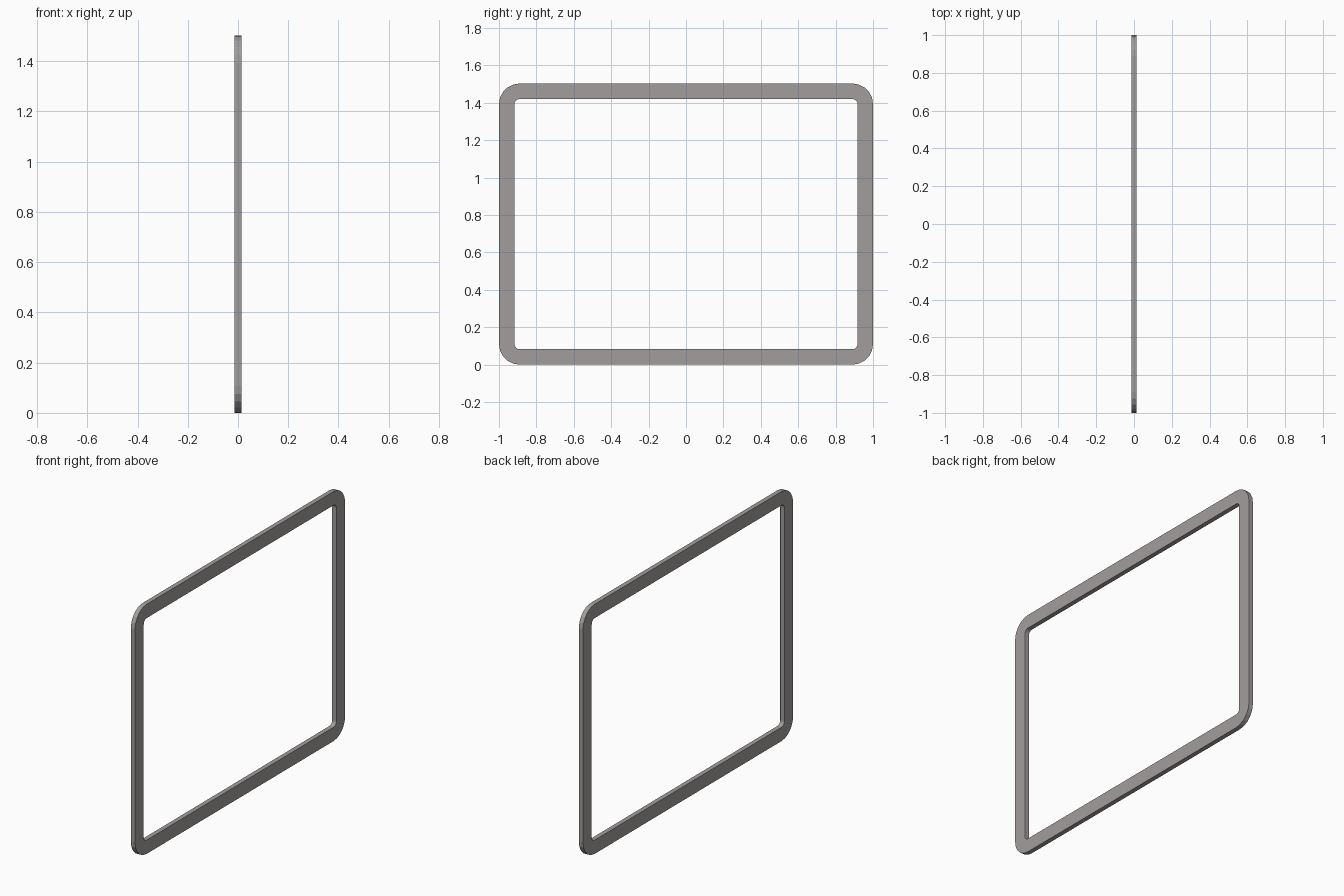
import bpy, bmesh
from math import cos, sin, pi

if "Cube" in bpy.data.objects:
    bpy.data.objects.remove(bpy.data.objects["Cube"])

W, H, T = 2.0, 1.503, 0.028   # outer width (y), height (z), thickness (x)
BAND, R, SEG = 0.083, 0.11, 5  # bar width, outer corner radius, corner segments


def rounded_loop(bm, x, inset):
    """Rounded rectangle in the yz plane, inset from the outer edge."""
    r = R - inset
    cy, cz = W / 2 - R, H / 2 - R
    verts = []
    for q, (sy, sz) in enumerate([(1, 1), (-1, 1), (-1, -1), (1, -1)]):
        for i in range(SEG + 1):
            a = (q + i / SEG) * pi / 2
            verts.append(bm.verts.new((x, sy * cy + r * cos(a),
                                       H / 2 + sz * cz + r * sin(a))))
    return verts


# Flat frame: four loops joined into a closed ring
bm = bmesh.new()
loops = [rounded_loop(bm, x, inset) for x, inset in
         [(-T / 2, 0), (T / 2, 0), (T / 2, BAND), (-T / 2, BAND)]]
n = len(loops[0])
for k in range(4):
    a, b = loops[k], loops[(k + 1) % 4]
    for i in range(n):
        j = (i + 1) % n
        bm.faces.new((a[i], a[j], b[j], b[i]))
bmesh.ops.recalc_face_normals(bm, faces=bm.faces)

mesh = bpy.data.meshes.new("rounded_frame")
bm.to_mesh(mesh)
bm.free()
frame = bpy.data.objects.new("rounded_frame", mesh)
bpy.context.collection.objects.link(frame)

# Dark warm grey finish
mat = bpy.data.materials.new("dark_grey")
mat.diffuse_color = (0.365, 0.34, 0.34, 1)
mat.use_nodes = True
mat.node_tree.nodes["Principled BSDF"].inputs["Base Color"].default_value = mat.diffuse_color
mesh.materials.append(mat)
